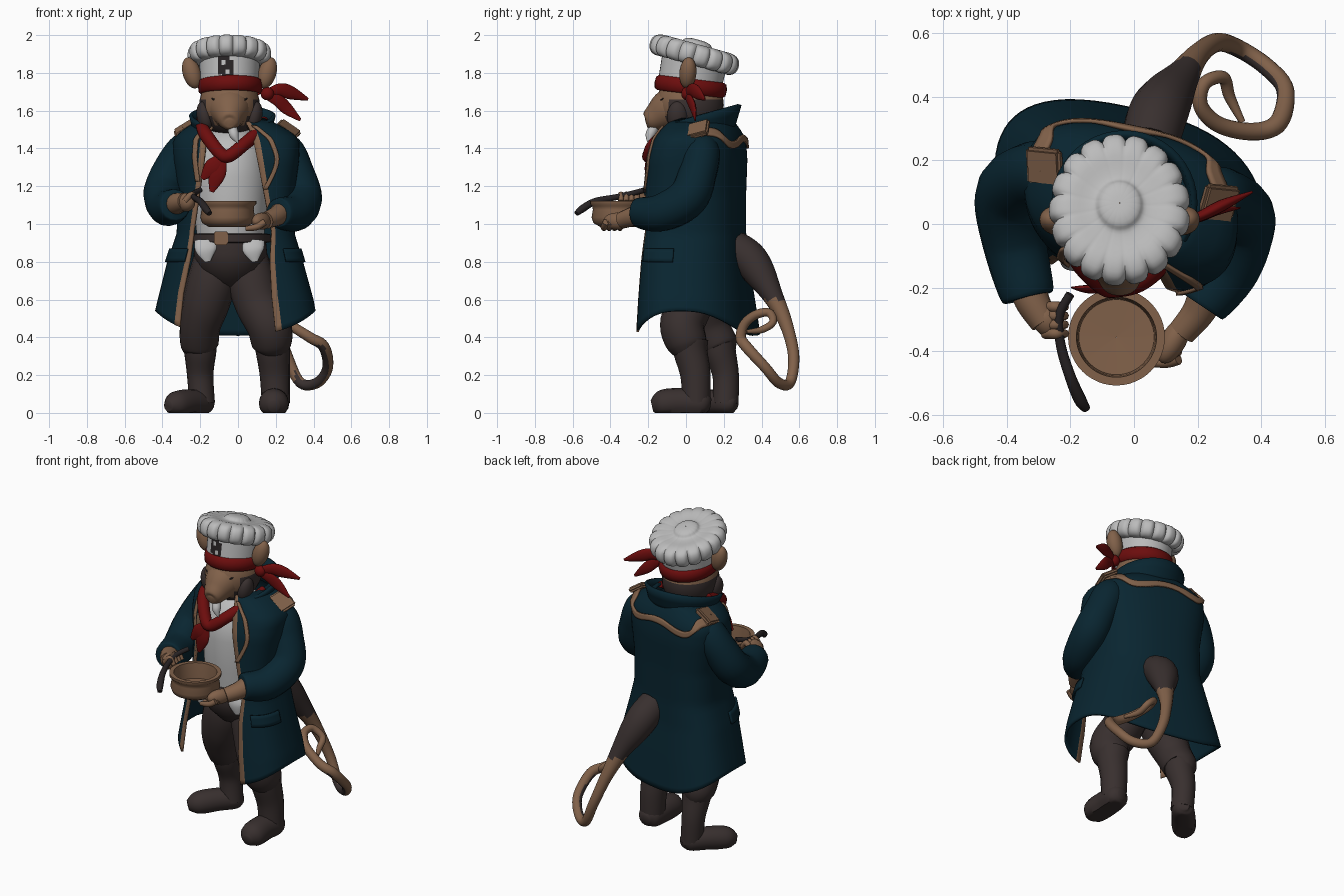
import bpy, bmesh, math
from mathutils import Vector, Matrix, Euler

cube = bpy.data.objects.get("Cube")
if cube:
    bpy.data.objects.remove(cube)


def material(name, r, g, b):
    m = bpy.data.materials.new(name)
    m.use_nodes = True
    m.diffuse_color = (r, g, b, 1)
    m.node_tree.nodes["Principled BSDF"].inputs["Base Color"].default_value = (r, g, b, 1)
    return m


BLUE = material("navy cloth", .0027, .0185, .03)
TAN = material("tan", .22, .12, .068)
RED = material("red cloth", .15, .004, .004)
BROWN = material("dark brown", .04, .029, .028)
WHITE = material("white cloth", .5, .5, .5)
IRON = material("dark iron", .021, .017, .018)


def finish(name, bm, mat, sharp=.9):
    bmesh.ops.recalc_face_normals(bm, faces=bm.faces)
    me = bpy.data.meshes.new(name)
    bm.to_mesh(me)
    bm.free()
    me.materials.append(mat)
    me.shade_smooth()
    me.set_sharp_from_angle(angle=sharp)
    ob = bpy.data.objects.new(name, me)
    bpy.context.collection.objects.link(ob)
    return ob


def grid(name, rows, mat, closed=True, caps=True):
    """Skin rows of points with quads."""
    bm = bmesh.new()
    vs = [[bm.verts.new(p) for p in row] for row in rows]
    n = len(rows[0])
    for a, b in zip(vs, vs[1:]):
        for j in range(n if closed else n - 1):
            k = (j + 1) % n
            bm.faces.new((a[j], a[k], b[k], b[j]))
    if caps and closed:
        bm.faces.new(vs[0])
        bm.faces.new(vs[-1])
    return finish(name, bm, mat)


def spline(pts, n=6):
    """Catmull-Rom through points of any dimension."""
    p = [pts[0]] + list(pts) + [pts[-1]]
    out = []
    for a, b, c, d in zip(p, p[1:], p[2:], p[3:]):
        for i in range(n):
            t = i / n
            out.append([.5 * (2 * B + (C - A) * t + (2 * A - 5 * B + 4 * C - D) * t * t
                              + (3 * B - A - 3 * C + D) * t ** 3) for A, B, C, D in zip(a, b, c, d)])
    return out + [list(pts[-1])]


def tube(name, pts, mat, flat=1, ref=(1, 0, 0), n=16, floor=-9):
    """Sweep a round or flattened section; points are x, y, z, radius."""
    s = spline(pts)
    ps = [Vector(q[:3]) for q in s]
    side, rows = None, []
    for i, q in enumerate(s):
        t = (ps[min(i + 1, len(s) - 1)] - ps[max(i - 1, 0)]).normalized()
        side = t.cross(Vector(ref)) if side is None else side - t * side.dot(t)
        side.normalize()
        up = side.cross(t)
        row = []
        for j in range(n):
            a = math.tau * j / n
            v = ps[i] + max(q[3], .002) * (side * math.cos(a) * flat + up * math.sin(a))
            row.append((v.x, v.y, max(v.z, floor)))
        rows.append(row)
    return grid(name, rows, mat)


def lathe(name, prof, mat, loc, tilt=0, sy=1, lobes=0, depth=0, n=48, caps=False):
    m = Matrix.Translation(loc) @ Matrix.Rotation(tilt, 4, 'X')
    widest = max(r for r, z in prof)
    rows = []
    for r, z in prof:
        row = []
        for j in range(n):
            a = math.tau * j / n
            f = 1 - depth * (r / widest) ** 2 * (1 - abs(math.sin(a * lobes / 2))) ** 2
            row.append(m @ Vector((r * f * math.cos(a), r * f * sy * math.sin(a), z * f)))
        rows.append(row)
    return grid(name, rows, mat, caps=caps)


def shape(name, kind, loc, scale, mat, rot=(0, 0, 0)):
    bm = bmesh.new()
    m = Matrix.LocRotScale(Vector(loc), Euler(rot), Vector(scale))
    if kind == "ball":
        bmesh.ops.create_uvsphere(bm, u_segments=28, v_segments=18, radius=1, matrix=m)
    else:
        bmesh.ops.create_cube(bm, size=2, matrix=m)
        bmesh.ops.bevel(bm, geom=bm.edges[:], offset=min(scale) * .6, segments=2, affect='EDGES')
    return finish(name, bm, mat)


def paint(ob, mat, rule):
    ob.data.materials.append(mat)
    for f in ob.data.polygons:
        if rule(f):
            f.material_index = len(ob.data.materials) - 1


# Coat levels: z, left x, right x, front y, back y, opening from x to x
LEVELS = [(.41, -.47, .435, -.24, .37, -.32, .2), (.6, -.425, .4, -.23, .345, -.3, .18),
          (.8, -.375, .345, -.22, .315, -.26, .17), (.95, -.325, .3, -.21, .305, -.24, .18),
          (1.15, -.32, .3, -.2, .305, -.21, .14), (1.35, -.345, .325, -.185, .31, -.18, .1),
          (1.45, -.345, .325, -.15, .3, -.17, .08), (1.51, -.28, .25, -.11, .27, -.14, .06),
          (1.56, -.19, .14, -.06, .23, -.11, .03)]


def level(z):
    for a, b in zip(LEVELS, LEVELS[1:]):
        if z <= b[0]:
            break
    t = (z - a[0]) / (b[0] - a[0])
    return [p + (q - p) * t for p, q in zip(a, b)]


def power(v, e):
    return math.copysign(abs(v) ** e, v)


def coat_angle(z, x):
    _, l, r = level(z)[:3]
    return math.asin(power(max(-1, min(1, (2 * x - l - r) / (r - l))), 1 / .78))


def coat_point(z, a, off=0):
    """Point on the coat; the body turns a little, so its left side is further forward."""
    _, l, r, f, b = level(z)[:5]
    x = (l + r) / 2 + ((r - l) / 2 + off) * power(math.sin(a), .78)
    y = (f + b) / 2 - ((b - f) / 2 + off) * power(math.cos(a), .78)
    return x, y - .2 * (x + .02), z + off * .4


def ribbon(name, path, mat, dz, da, off):
    """Strip lying on the coat; the path is z, angle."""
    rows = [[coat_point(z + k * dz, a + k * da, off) for k in (-1, -.4, .4, 1)] for z, a in spline(path)]
    ob = grid(name, rows, mat, closed=False)
    ob.modifiers.new("thickness", 'SOLIDIFY').thickness = .012


# Coat shell with tan front edges
COLS, ROWS = 56, 36
rows = []
for i in range(ROWS + 1):
    u = i / ROWS
    z = .41 + 1.15 * u
    lv = level(z)
    a0, a1 = coat_angle(z, lv[6]), math.tau + coat_angle(z, lv[5])
    row = []
    for j in range(COLS + 1):
        a = a0 + (a1 - a0) * j / COLS
        row.append(coat_point(z + .13 * math.sin(a) ** 2 * (1 - u) ** 3, a))
    rows.append(row)
coat = grid("coat", rows, BLUE, closed=False)
paint(coat, TAN, lambda f: f.index % COLS in (0, COLS - 1))
coat.modifiers.new("thickness", 'SOLIDIFY').thickness = .014

# Standing collar
rows = []
for u in (0, .3, .6, 1):
    row = []
    for j in range(33):
        a = math.radians(50 + 260 * j / 32)
        back = (1 - math.cos(a)) / 2
        row.append((-.03 + (.19 + .02 * u) * math.sin(a), .065 - (.17 + .04 * u) * math.cos(a),
                    1.5 + u * (.02 + .115 * back)))
    rows.append(row)
collar = grid("collar", rows, BLUE, closed=False)
collar.modifiers.new("thickness", 'SOLIDIFY').thickness = .02

# Tan braid over the back and along the lapels, shoulder patches, pocket flaps
back_path = [(95, 1.49), (125, 1.48), (145, 1.42), (160, 1.42), (180, 1.45),
             (200, 1.42), (215, 1.42), (235, 1.48), (265, 1.49)]
ribbon("back_braid", [(z, math.radians(a)) for a, z in back_path], TAN, .019, 0, .012)
for name, path in (("left", [(.08, 1.52), (.17, 1.44), (.2, 1.32), (.14, 1.18)]),
                   ("right", [(-.15, 1.52), (-.21, 1.46), (-.225, 1.34), (-.21, 1.22)])):
    ribbon(name + "_lapel_braid", [(z, coat_angle(z, x)) for x, z in path], TAN, 0, .045, .01)
shape("right_epaulette", "box", (-.28, .18, 1.505), (.063, .06, .016), TAN, (.3, -.55, -.1))
shape("left_epaulette", "box", (.265, .065, 1.5), (.063, .06, .016), TAN, (.3, .6, -.1))
for name, s in (("left", 1), ("right", -1)):
    ribbon(name + "_pocket_flap", [(.83, s * math.radians(a)) for a in (42, 55, 70, 85)], BLUE, .035, 0, .012)

# Sleeves
tube("right_sleeve", [(-.2, .16, 1.45, .05), (-.27, .165, 1.4, .095), (-.345, .145, 1.29, .103), (-.393, .085, 1.17, .107),
                      (-.375, -.06, 1.09, .1), (-.335, -.22, 1.1, .085), (-.335, -.22, 1.1, .06)], BLUE)
tube("left_sleeve", [(.18, .1, 1.44, .05), (.25, .085, 1.39, .095), (.3, .065, 1.28, .1), (.338, .01, 1.14, .107),
                     (.3, -.13, 1.06, .1), (.22, -.25, 1.06, .08), (.22, -.25, 1.06, .06)], BLUE)

# Hands and fingers
tube("right_wrist", [(-.335, -.18, 1.1, .06), (-.32, -.24, 1.11, .055), (-.28, -.31, 1.12, .045)], TAN)
tube("left_wrist", [(.23, -.22, 1.06, .06), (.2, -.28, 1.04, .052), (.15, -.34, 1.02, .045)], TAN)
shape("right_palm", "ball", (-.275, -.3, 1.115), (.045, .06, .05), TAN, (0, 0, .5))
shape("left_palm", "ball", (.125, -.365, 1.015), (.04, .08, .045), TAN, (0, 0, -.5))
for i in range(4):
    d = .028 * i
    tube(f"left_finger_{i}", [(.14, -.34 - d, 1.01, .018), (.1, -.35 - d, .985, .018), (.04, -.35 - d, .975, .013)],
         TAN, n=8, ref=(0, 0, 1))
    tube(f"right_finger_{i}", [(-.28, -.26 - d, 1.12, .017), (-.245, -.26 - d, 1.155, .017),
                               (-.215, -.26 - d, 1.12, .013)], TAN, n=8, ref=(0, 1, 0))

# Pot and ladle
lathe("pot", [(.001, 0), (.1, 0), (.135, .02), (.145, .05), (.138, .09), (.141, .11), (.152, .12), (.152, .137),
              (.126, .137), (.122, .1), (.118, .04), (.001, .035)], TAN, (-.055, -.355, .985))
tube("ladle", [(-.2, -.22, 1.18, .014), (-.235, -.29, 1.16, .015), (-.23, -.38, 1.14, .016), (-.2, -.48, 1.12, .018),
               (-.17, -.55, 1.08, .02), (-.15, -.58, 1.055, .014)], IRON, n=10)

# Shirt, belt and trousers
lathe("shirt", [(.17, -.3), (.19, -.1), (.2, .1), (.18, .25), (.1, .35)], WHITE, (-.04, .045, 1.15), caps=True)
lathe("hips", [(.03, -.19), (.1, -.15), (.17, -.08), (.195, 0), (.185, .1)], BROWN, (-.04, .05, .84), caps=True)
lathe("belt", [(.19, -.025), (.213, -.02), (.213, .02), (.19, .025)], BROWN, (-.04, .05, .925))
shape("buckle", "box", (-.09, -.165, .925), (.038, .012, .036), TAN)
for i, x in enumerate((-.17, .08)):
    tube(f"shirt_tail_{i}", [(x, -.11, .91, .06), (x, -.13, .86, .055), (x + .01, -.135, .8, .015)], WHITE, flat=.35)

# Legs and boots
for name, leg, boot, foot in (
        ("right", [(-.12, .08, .88, .1), (-.135, .07, .72, .128), (-.17, .085, .58, .125), (-.2, .12, .46, .108),
                   (-.205, .175, .36, .1), (-.2, .18, .34, .07)],
         [(-.2, .17, .38, .09), (-.2, .18, .32, .085), (-.2, .21, .2, .07), (-.19, .21, .05, .068)],
         [(-.16, .265, .045, .03), (-.18, .23, .05, .062), (-.25, .15, .055, .07), (-.33, .06, .045, .068),
          (-.37, .02, .035, .03)]),
        ("left", [(.04, .07, .88, .1), (.065, .05, .72, .125), (.105, .02, .58, .122), (.165, -.02, .46, .118),
                  (.18, .01, .36, .105), (.18, .02, .34, .07)],
         [(.18, .02, .38, .098), (.185, .025, .32, .09), (.195, .05, .2, .08), (.2, .055, .05, .074)],
         [(.2, .13, .045, .03), (.2, .09, .05, .07), (.19, -.02, .055, .077), (.19, -.13, .045, .075),
          (.19, -.18, .035, .03)])):
    tube(name + "_trouser_leg", leg, BROWN)
    tube(name + "_boot_shaft", boot, BROWN)
    tube(name + "_boot_foot", foot, BROWN, ref=(0, 0, 1), floor=0)

# Head: skull, snout, eyes, nose, cheeks, ears
skull = shape("skull", "ball", (-.045, .02, 1.63), (.16, .18, .17), TAN)
paint(skull, BROWN, lambda f: f.center.z < 1.67 and f.center.y > -.1)
tube("snout", [(-.045, -.02, 1.63, .13), (-.045, -.1, 1.6, .108), (-.045, -.16, 1.565, .075), (-.045, -.2, 1.54, .05),
               (-.045, -.212, 1.535, .02)], TAN)
tube("whisker_tuft", [(-.03, -.17, 1.51, .025), (-.02, -.19, 1.47, .025), (0, -.2, 1.43, .004)], WHITE)
for name, s in (("left", 1), ("right", -1)):
    shape(name + "_closed_eye", "ball", (-.045 + s * .07, -.128, 1.655), (.03, .012, .006), IRON, (0, -s * .35, s * .4))
    shape(name + "_cheek", "ball", (-.045 + s * .13, -.045, 1.57), (.043, .055, .08), BROWN, (0, s * .2, 0))
    shape(name + "_ear", "ball", (-.045 + s * .2, .01, 1.8), (.048, .045, .085), TAN, (0, s * .3, s * .3))

# Headband with knot and tails
lathe("headband", [(.155, -.04), (.168, -.03), (.172, 0), (.168, .03), (.155, .04)], RED, (-.04, .025, 1.728), -.12, 1.12)
shape("headband_knot", "ball", (.155, .005, 1.69), (.035, .03, .035), RED)
tube("headband_tail_upper", [(.15, 0, 1.69, .02), (.22, .03, 1.71, .034), (.28, .06, 1.695, .036), (.37, .1, 1.66, .008)],
     RED, flat=.5, ref=(0, 0, 1))
tube("headband_tail_lower", [(.15, 0, 1.68, .02), (.21, .02, 1.655, .032), (.26, .04, 1.61, .032), (.33, .05, 1.55, .008)],
     RED, flat=.4, ref=(0, 0, 1))

# Neckerchief
tube("neckerchief", [(-.2, .06, 1.56, .02), (-.18, -.09, 1.49, .035), (-.1, -.185, 1.38, .035), (-.05, -.195, 1.36, .035),
                     (.03, -.17, 1.42, .035), (.11, -.08, 1.49, .035), (.14, .06, 1.55, .02)], RED, ref=(0, 0, 1))
shape("neckerchief_knot", "ball", (-.075, -.2, 1.36), (.035, .03, .035), RED)
for i, (x, z) in enumerate(((-.14, 1.17), (-.19, 1.24))):
    tube(f"neckerchief_tail_{i}", [(-.08, -.2, 1.36, .02), ((x - .08) / 2, -.205, (z + 1.36) / 2, .045), (x, -.2, z, .012)],
         RED, flat=.3)

# Chef hat with a dark patch on its band
band = lathe("hat_band", [(.155 + i * .001, -.08 + i * .025) for i in range(8)], WHITE, (-.045, .03, 1.79), -.2, 1.08)
paint(band, IRON, lambda f: f.center.y < 0 and abs(f.center.x + .065) < .045 and 1.78 < f.center.z < 1.9
      and f.index % 5 != 1)
puff = spline([(.12, -.05), (.18, -.06), (.213, -.04), (.222, 0), (.208, .038), (.165, .055), (.11, .05), (.078, .052),
               (.062, .068), (.035, .077), (.001, .078)], 3)
lathe("hat_puff", puff, WHITE, (-.045, .045, 1.9), -.27, 1.1, lobes=17, depth=.085, n=153)

# Tail
tail = tube("tail", [(.05, .25, .88, .09), (.07, .33, .82, .095), (.1, .39, .74, .085), (.15, .46, .62, .055),
                     (.2, .53, .47, .036), (.26, .57, .3, .03), (.33, .55, .16, .028), (.42, .49, .16, .028),
                     (.475, .42, .24, .028), (.455, .32, .35, .03), (.38, .29, .4, .028), (.27, .31, .47, .026),
                     (.21, .37, .52, .024), (.22, .44, .53, .022), (.28, .46, .48, .02), (.3, .4, .44, .018),
                     (.34, .32, .43, .01)], TAN)
paint(tail, BROWN, lambda f: f.center.z > .6 or (f.center.z < .36 and f.center.x > .3
                                                 and f.normal.x + f.normal.y < -.5))
